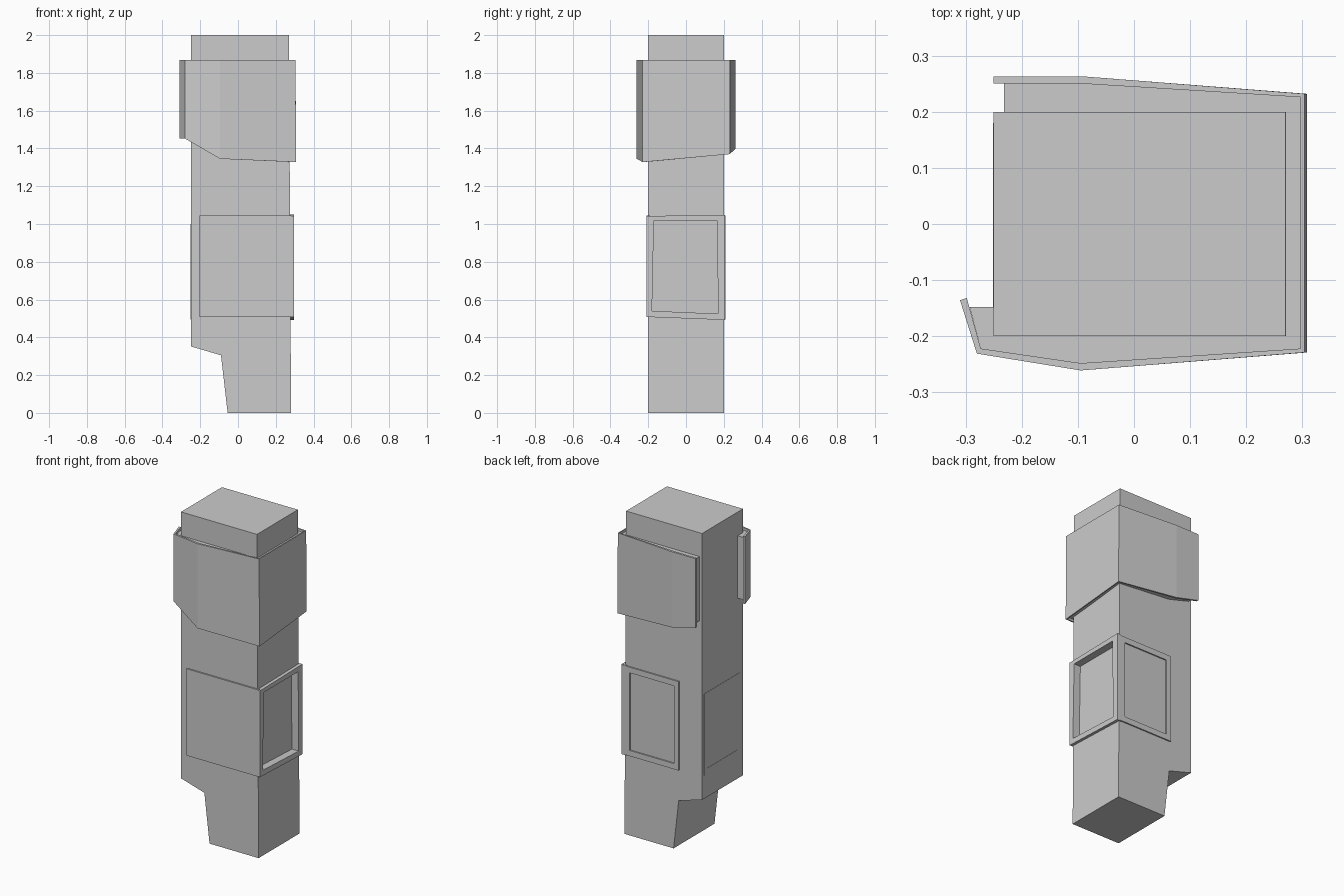
import bpy, bmesh
from mathutils import Vector

if "Cube" in bpy.data.objects:
    bpy.data.objects.remove(bpy.data.objects["Cube"])


def loft(name, sections, cyclic=False):
    """Join equal-length closed sections into a solid, capped unless cyclic."""
    bm = bmesh.new()
    rings = [[bm.verts.new(p) for p in s] for s in sections]
    n = len(rings[0])
    pairs = list(zip(rings, rings[1:]))
    if cyclic:
        pairs.append((rings[-1], rings[0]))
    else:
        bm.faces.new(rings[0])
        bm.faces.new(rings[-1])
    for a, b in pairs:
        for i in range(n):
            j = (i + 1) % n
            bm.faces.new((a[i], a[j], b[j], b[i]))
    bmesh.ops.recalc_face_normals(bm, faces=bm.faces)
    mesh = bpy.data.meshes.new(name)
    bm.to_mesh(mesh)
    bm.free()
    obj = bpy.data.objects.new(name, mesh)
    bpy.context.collection.objects.link(obj)
    return obj


def place(axis, pts, d):
    """Put (u, z) points on a plane at distance d along the x or y axis."""
    return [(d, u, z) if axis == 'x' else (u, d, z) for u, z in pts]


def rect(u0, u1, z0, z1):
    return [(u0, z0), (u1, z0), (u1, z1), (u0, z1)]


def frame(name, axis, outer, inner, d0, d1):
    """Raised picture-frame border between depths d0 and d1."""
    loft(name, [place(axis, outer, d0), place(axis, outer, d1),
                place(axis, inner, d1), place(axis, inner, d0)], cyclic=True)


# Column with notched foot
profile = [(-0.25, 2), (0.27, 2), (0.281, 0), (-0.055, 0), (-0.09, 0.305), (-0.25, 0.352)]
column = loft("column", [place('y', profile, y) for y in (-0.2, 0.2)])

# Deep recess in the right side
opening = [(-0.18, 0.54), (0.17, 0.525), (0.165, 1.018), (-0.17, 1.018)]
cutter = loft("recess_cutter", [place('x', opening, d) for d in (0.25, 0.35)])
cutter.hide_render = True
cutter.hide_viewport = True
cut = column.modifiers.new("recess", 'BOOLEAN')
cut.object = cutter
cut.operation = 'DIFFERENCE'
cut.solver = 'EXACT'
bpy.context.view_layer.update()
evaluated = column.evaluated_get(bpy.context.evaluated_depsgraph_get())
result = bpy.data.meshes.new_from_object(evaluated)
column.modifiers.clear()
column.data = result
bpy.data.objects.remove(cutter)

# Panels around the middle
frame("right_frame", 'x', [(-0.208, 0.508), (0.207, 0.492), (0.207, 1.049), (-0.208, 1.042)],
      opening, 0.265, 0.296)
frame("back_frame", 'y', rect(-0.095, 0.285, 0.495, 1.045),
      rect(-0.062, 0.24, 0.53, 1.01), 0.19, 0.208)
frame("left_frame", 'x', rect(-0.17, 0.18, 0.495, 1.0),
      rect(-0.145, 0.15, 0.53, 0.96), -0.24, -0.2515)
loft("front_panel", [place('y', rect(-0.205, 0.284, 0.508, 1.045), d) for d in (-0.209, -0.19)])

# Upper wrap: outer plan point, inner plan point, bottom height
stations = [((-0.310, -0.136), (-0.298, -0.132), 1.452),
            ((-0.280, -0.231), (-0.273, -0.222), 1.452),
            ((-0.095, -0.261), (-0.095, -0.248), 1.345),
            ((0.304, -0.229), (0.297, -0.222), 1.328),
            ((0.304, 0.232), (0.297, 0.226), 1.37),
            ((-0.090, 0.263), (-0.090, 0.250), 1.40),
            ((-0.250, 0.263), (-0.250, 0.250), 1.44)]
top = 1.868
wrap = []
for (ox, oy), (ix, iy), z in stations:
    lean = 0.004 if ox > 0.3 else 0
    wrap.append([(ox + lean, oy, z), (ox, oy, top), (ix, iy, top), (ix + lean, iy, z)])
loft("upper_wrap", wrap)

# Backing that fills the gap between the wrap and the column
inner_plan = [(-0.24, -0.148), (-0.24, -0.19), (-0.095, -0.19), (0.26, -0.19),
              (0.26, 0.19), (-0.09, 0.19), (-0.232, 0.19)]
backing = []
for i, (_, (ox, oy), z) in enumerate(stations):
    if i == 0:
        ox, oy = -0.293, -0.148
    if i == len(stations) - 1:
        ox = -0.232
    ix, iy = inner_plan[i]
    backing.append([(ox, oy, z + 0.015), (ox, oy, top - 0.015),
                    (ix, iy, top - 0.015), (ix, iy, z + 0.015)])
loft("wrap_backing", backing)
